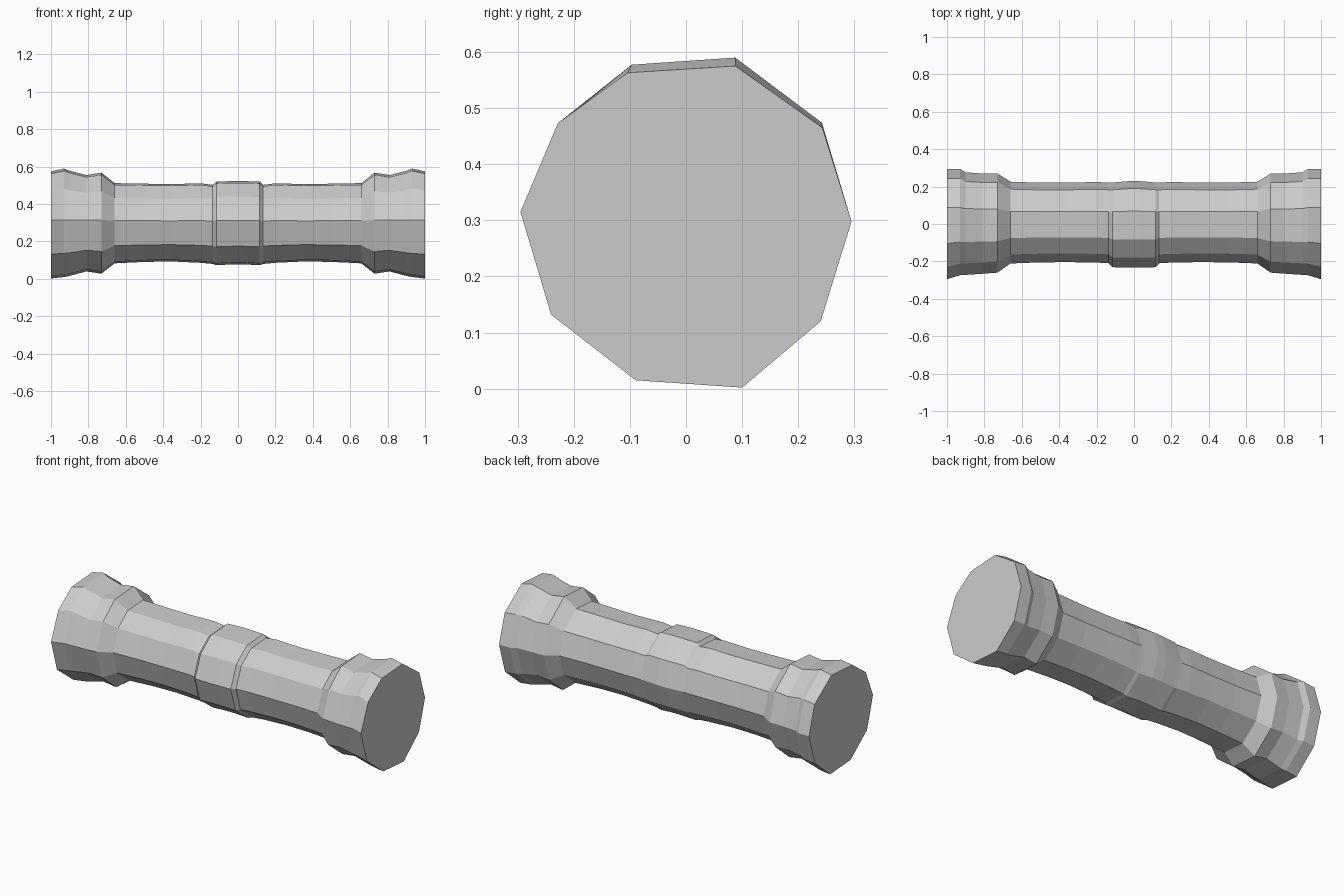
import bpy, bmesh

# Irregular ten-sided cross-section (y, z) taken at the end cap
CENTRE_Z = 0.298
SECTION = [(0.295, 0.298), (0.243, 0.465), (0.088, 0.575), (-0.105, 0.563),
           (-0.23, 0.473), (-0.297, 0.315), (-0.242, 0.132), (-0.09, 0.015),
           (0.1, 0.002), (0.24, 0.12)]

# Half profile: x, back y, front y, top z, bottom z
PROFILE = [
    (1.00, 0.295, -0.295, 0.575, 0.002),
    (0.93, 0.294, -0.274, 0.590, 0.010),
    (0.90, 0.276, -0.272, 0.578, 0.016),
    (0.81, 0.270, -0.266, 0.555, 0.040),
    (0.73, 0.270, -0.260, 0.568, 0.028),
    (0.66, 0.226, -0.211, 0.512, 0.083),
    (0.50, 0.221, -0.205, 0.509, 0.091),
    (0.35, 0.222, -0.204, 0.507, 0.093),
    (0.20, 0.224, -0.206, 0.511, 0.086),
    (0.135, 0.222, -0.210, 0.503, 0.080),
    (0.115, 0.222, -0.231, 0.520, 0.073),
    (0.03, 0.229, -0.233, 0.523, 0.078),
]


def ring(bm, x, back, front, top, bottom):
    """Fit the cross-section to the four extents at station x."""
    verts = []
    for y, z in SECTION:
        ny = y / 0.295 * back if y > 0 else y / 0.297 * -front
        dz = z - CENTRE_Z
        nz = (dz / 0.277 * (top - CENTRE_Z) if dz > 0
              else dz / 0.296 * (CENTRE_Z - bottom))
        verts.append(bm.verts.new((x, ny, CENTRE_Z + nz)))
    return verts


# Column shaft with flared ends and a raised middle band, mirrored about x = 0
stations = PROFILE + [(-p[0],) + p[1:] for p in reversed(PROFILE)]
bm = bmesh.new()
rings = [ring(bm, *s) for s in stations]
n = len(SECTION)
for a, b in zip(rings, rings[1:]):
    for i in range(n):
        j = (i + 1) % n
        bm.faces.new((a[i], a[j], b[j], b[i]))

# Flat end caps
bm.faces.new(rings[0])
bm.faces.new(rings[-1])
bmesh.ops.recalc_face_normals(bm, faces=bm.faces)

mesh = bpy.data.meshes.new("fallen_column")
bm.to_mesh(mesh)
bm.free()
bpy.context.collection.objects.link(bpy.data.objects.new("fallen_column", mesh))
